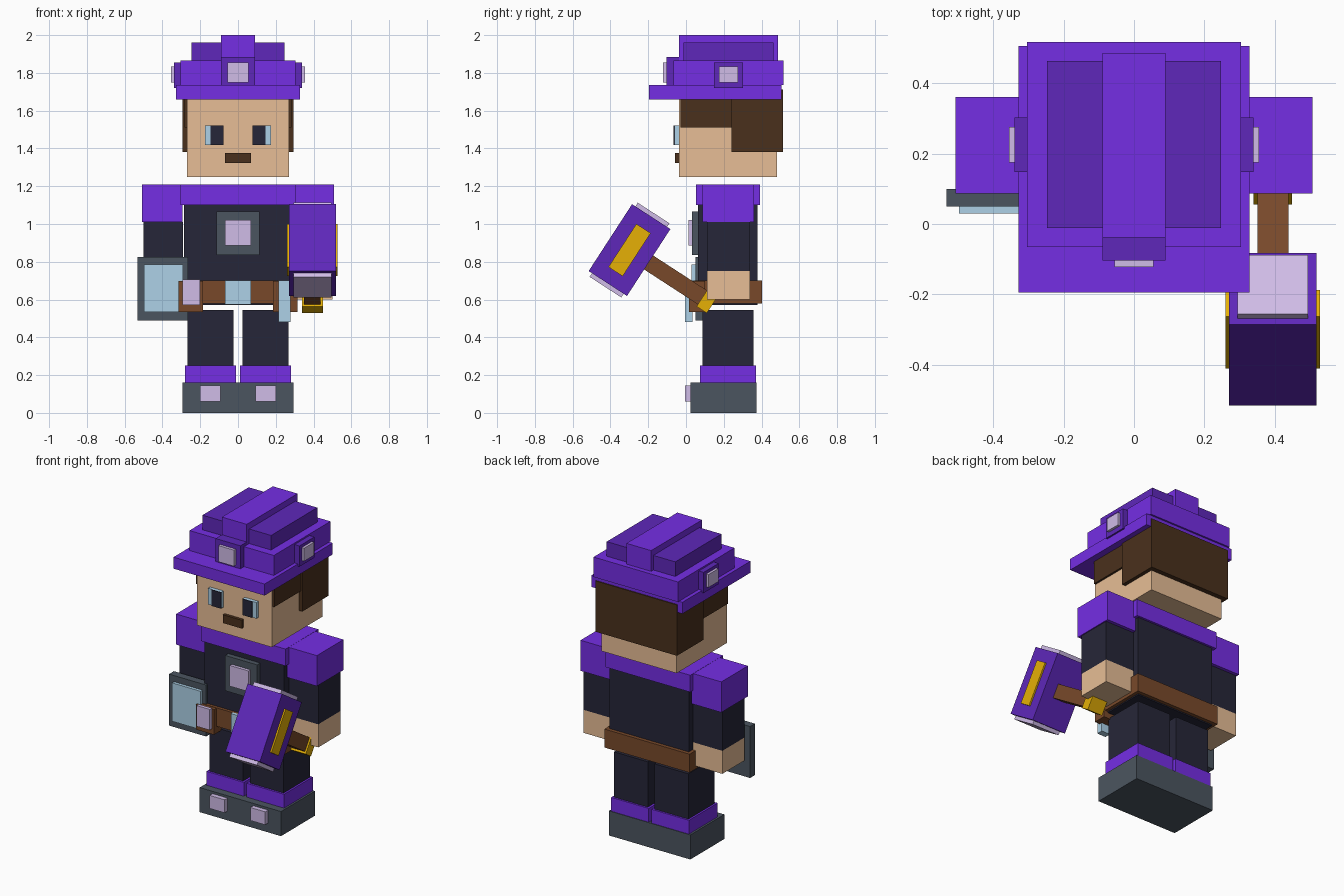
import bpy
import bmesh
from math import radians
from mathutils import Matrix, Vector

default_cube = bpy.data.objects.get("Cube")
if default_cube:
    bpy.data.objects.remove(default_cube, do_unlink=True)


def srgb_to_linear(channel):
    return channel / 12.92 if channel <= 0.04045 else ((channel + 0.055) / 1.055) ** 2.4


def make_material(name, hex_code):
    rgb = [srgb_to_linear(value / 255) for value in bytes.fromhex(hex_code)]
    material = bpy.data.materials.new(name)
    material.use_nodes = True
    material.diffuse_color = (*rgb, 1)
    shader = material.node_tree.nodes["Principled BSDF"]
    shader.inputs["Base Color"].default_value = (*rgb, 1)
    shader.inputs["Roughness"].default_value = 0.8
    return material


purple = make_material("bright purple", "752EE4")
violet = make_material("dark purple", "5E27BA")
skin = make_material("skin", "E8BE96")
hair = make_material("dark brown", "4A301C")
navy = make_material("dark navy", "262638")
slate = make_material("slate grey", "4B5560")
glass = make_material("pale blue", "AED2E8")
lilac = make_material("lilac", "D4C0EC")
leather = make_material("leather brown", "78492A")
gold = make_material("gold", "E6B006")


def box(name, material, x, y, z, placement=Matrix.Identity(4)):
    """Box from (low, high) ranges on each axis."""
    ranges = (x, y, z)
    centre = Vector([(low + high) / 2 for low, high in ranges])
    size = Vector([high - low for low, high in ranges])
    mesh = bpy.data.meshes.new(name)
    bm = bmesh.new()
    bmesh.ops.create_cube(bm, size=1, matrix=Matrix.Diagonal((*size, 1)))
    bm.to_mesh(mesh)
    bm.free()
    mesh.materials.append(material)
    part = bpy.data.objects.new(name, mesh)
    part.matrix_world = placement @ Matrix.Translation(centre)
    bpy.context.collection.objects.link(part)


def centred(name, material, half_width, y, z):
    box(name, material, (-half_width, half_width), y, z)


def pair(name, material, x, y, z):
    box("left_" + name, material, x, y, z)
    box("right_" + name, material, (-x[1], -x[0]), y, z)


# Boots and legs
centred("boots", slate, 0.293, (0.024, 0.374), (0, 0.16))
pair("boot_toe_plate", lilac, (0.093, 0.2), (-0.006, 0.024), (0.06, 0.145))
pair("boot_cuff", purple, (0.01, 0.28), (0.074, 0.37), (0.16, 0.25))
pair("leg", navy, (0.024, 0.268), (0.087, 0.358), (0.25, 0.545))

# Torso and chest badge
centred("torso", navy, 0.285, (0.064, 0.378), (0.572, 1.11))
centred("shoulder_yoke", purple, 0.305, (0.054, 0.392), (1.1, 1.21))
centred("chest_plate", slate, 0.115, (0.032, 0.064), (0.835, 1.065))
centred("chest_gem", lilac, 0.068, (0.012, 0.032), (0.885, 1.02))

# Belt with pouches, buckle and vial
centred("belt", leather, 0.307, (0.044, 0.402), (0.58, 0.7))
centred("belt_buckle", glass, 0.068, (0.024, 0.044), (0.575, 0.702))
pair("belt_pouch", leather, (0.185, 0.315), (0.017, 0.1), (0.535, 0.698))
box("pouch_flap", lilac, (-0.295, -0.2), (-0.006, 0.017), (0.57, 0.705))
box("belt_vial", glass, (0.215, 0.278), (-0.006, 0.035), (0.48, 0.702))

# Arms
pair("shoulder_pad", purple, (0.293, 0.507), (0.087, 0.361), (1.01, 1.209))
pair("arm", navy, (0.29, 0.5), (0.112, 0.34), (0.75, 1.01))
pair("hand", skin, (0.29, 0.5), (0.112, 0.34), (0.6, 0.75))

# Shield in the right hand
box("shield", slate, (-0.532, -0.265), (0.05, 0.1), (0.49, 0.825))
box("shield_panel", glass, (-0.497, -0.29), (0.03, 0.05), (0.535, 0.785))

# Head, hair and face
centred("head", skin, 0.27, (-0.038, 0.482), (1.248, 1.68))
centred("side_hair", hair, 0.283, (-0.03, 0.26), (1.51, 1.7))
centred("back_hair", hair, 0.294, (0.242, 0.513), (1.38, 1.711))
pair("eye", glass, (0.077, 0.174), (-0.06, -0.038), (1.417, 1.522))
pair("pupil", navy, (0.077, 0.146), (-0.066, -0.06), (1.417, 1.522))
centred("mouth", hair, 0.068, (-0.058, -0.038), (1.323, 1.377))

# Hard hat
centred("hat_brim", purple, 0.328, (-0.195, 0.506), (1.66, 1.735))
centred("hat_base", purple, 0.304, (-0.065, 0.517), (1.735, 1.865))
centred("hat_crown", violet, 0.247, (-0.012, 0.463), (1.86, 1.96))
centred("hat_ridge", purple, 0.089, (-0.038, 0.486), (1.86, 2))
centred("front_lamp_housing", violet, 0.089, (-0.103, -0.03), (1.735, 1.885))
centred("front_lamp", lilac, 0.056, (-0.122, -0.1), (1.75, 1.855))
pair("side_lamp_housing", violet, (0.29, 0.339), (0.148, 0.303), (1.72, 1.855))
pair("side_lamp", lilac, (0.33, 0.355), (0.174, 0.275), (1.75, 1.835))

# Hammer in the left hand, tilted about the side-to-side axis
tilt = Matrix.Translation((0.394, -0.299, 0.862)) @ Matrix.Rotation(radians(-33), 4, "X")


def hammer_part(name, material, half_width, y, z):
    box(name, material, (-half_width, half_width), y, z, tilt)


hammer_part("hammer_head", violet, 0.124, (-0.121, 0.121), (-0.211, 0.211))
hammer_part("hammer_side_plates", gold, 0.134, (-0.045, 0.045), (-0.136, 0.136))
for end, side in (("top", 1), ("bottom", -1)):
    hammer_part("hammer_" + end + "_cap", lilac, 0.1, (-0.1, 0.1), sorted((side * 0.2, side * 0.234)))
hammer_part("hammer_handle", leather, 0.044, (0.1, 0.47), (-0.044, 0.044))
hammer_part("hammer_pommel", gold, 0.055, (0.46, 0.525), (-0.057, 0.057))
